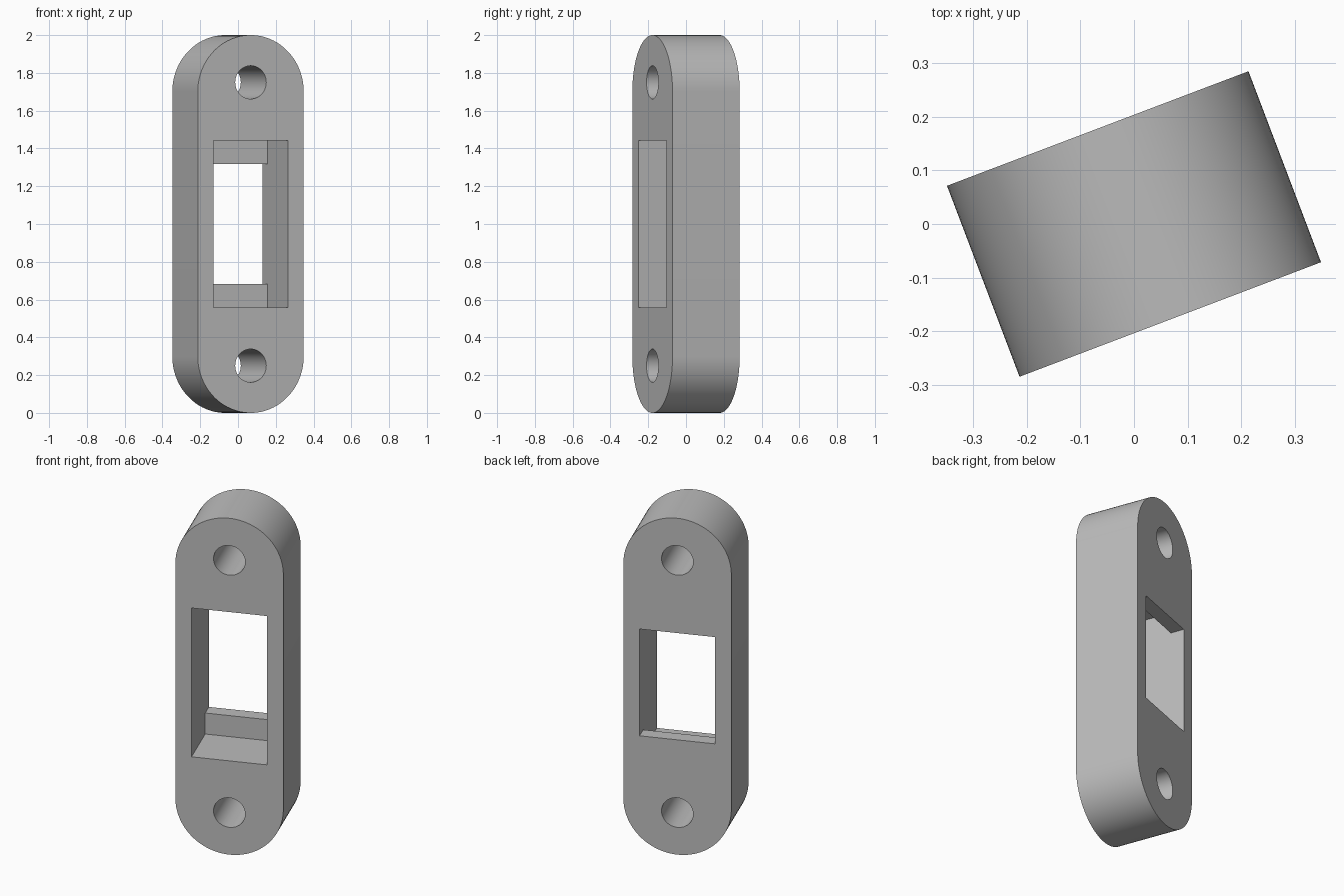
import bpy, bmesh
from math import sin, cos, pi, radians
from mathutils import Vector

if "Cube" in bpy.data.objects:
    bpy.data.objects.remove(bpy.data.objects["Cube"])

WIDTH, DEPTH, HEIGHT = 0.6, 0.38, 2.0
R = WIDTH / 2
MID = HEIGHT / 2
FRONT, BACK = -DEPTH / 2, DEPTH / 2

grey = bpy.data.materials.new("plain grey")
grey.use_nodes = True
colour = (0.5, 0.5, 0.5, 1)
grey.diffuse_color = colour
grey.node_tree.nodes["Principled BSDF"].inputs["Base Color"].default_value = colour


def prism(name, points, sweep):
    """Extrude a closed outline along a vector."""
    bm = bmesh.new()
    face = bm.faces.new([bm.verts.new(p) for p in points])
    ext = bmesh.ops.extrude_face_region(bm, geom=[face])
    moved = [v for v in ext["geom"] if isinstance(v, bmesh.types.BMVert)]
    bmesh.ops.translate(bm, verts=moved, vec=Vector(sweep))
    bmesh.ops.recalc_face_normals(bm, faces=bm.faces)
    mesh = bpy.data.meshes.new(name)
    bm.to_mesh(mesh)
    bm.free()
    mesh.materials.append(grey)
    obj = bpy.data.objects.new(name, mesh)
    bpy.context.collection.objects.link(obj)
    return obj


def arc(centre_z, radius, start, sweep, y, steps):
    return [(radius * cos(start + sweep * i / steps), y,
             centre_z + radius * sin(start + sweep * i / steps))
            for i in range(steps + 1)]


# Plate with rounded top and bottom
outline = arc(HEIGHT - R, R, 0, pi, FRONT, 48) + arc(R, R, pi, pi, FRONT, 48)
plate = prism("plate", outline, (0, DEPTH, 0))

# Screw holes
cutters = []
for label, z in (("lower", 0.25), ("upper", 1.75)):
    ring = arc(z, 0.088, 0, 2 * pi, FRONT - 0.1, 48)[:-1]
    cutters.append(prism(label + "_hole_cutter", ring, (0, DEPTH + 0.2, 0)))

# Window, stepped to leave a ledge at the back of its top and bottom
half = [(FRONT - 0.1, 0.4425), (0.11, 0.4425), (0.11, 0.3175), (BACK + 0.1, 0.3175)]
section = [(-0.21, y, MID + h) for y, h in half]
section += [(-0.21, y, MID - h) for y, h in reversed(half)]
cutters.append(prism("window_cutter", section, (0.42, 0, 0)))

# Cut the openings
bpy.context.view_layer.objects.active = plate
plate.select_set(True)
for cutter in cutters:
    cutter.hide_render = True
    mod = plate.modifiers.new(cutter.name, "BOOLEAN")
    mod.operation = "DIFFERENCE"
    mod.solver = "EXACT"
    mod.object = cutter
    bpy.ops.object.modifier_apply(modifier=mod.name)
    bpy.data.objects.remove(cutter)

bpy.ops.object.shade_smooth_by_angle(angle=radians(30))
plate.rotation_euler.z = radians(20.8)
